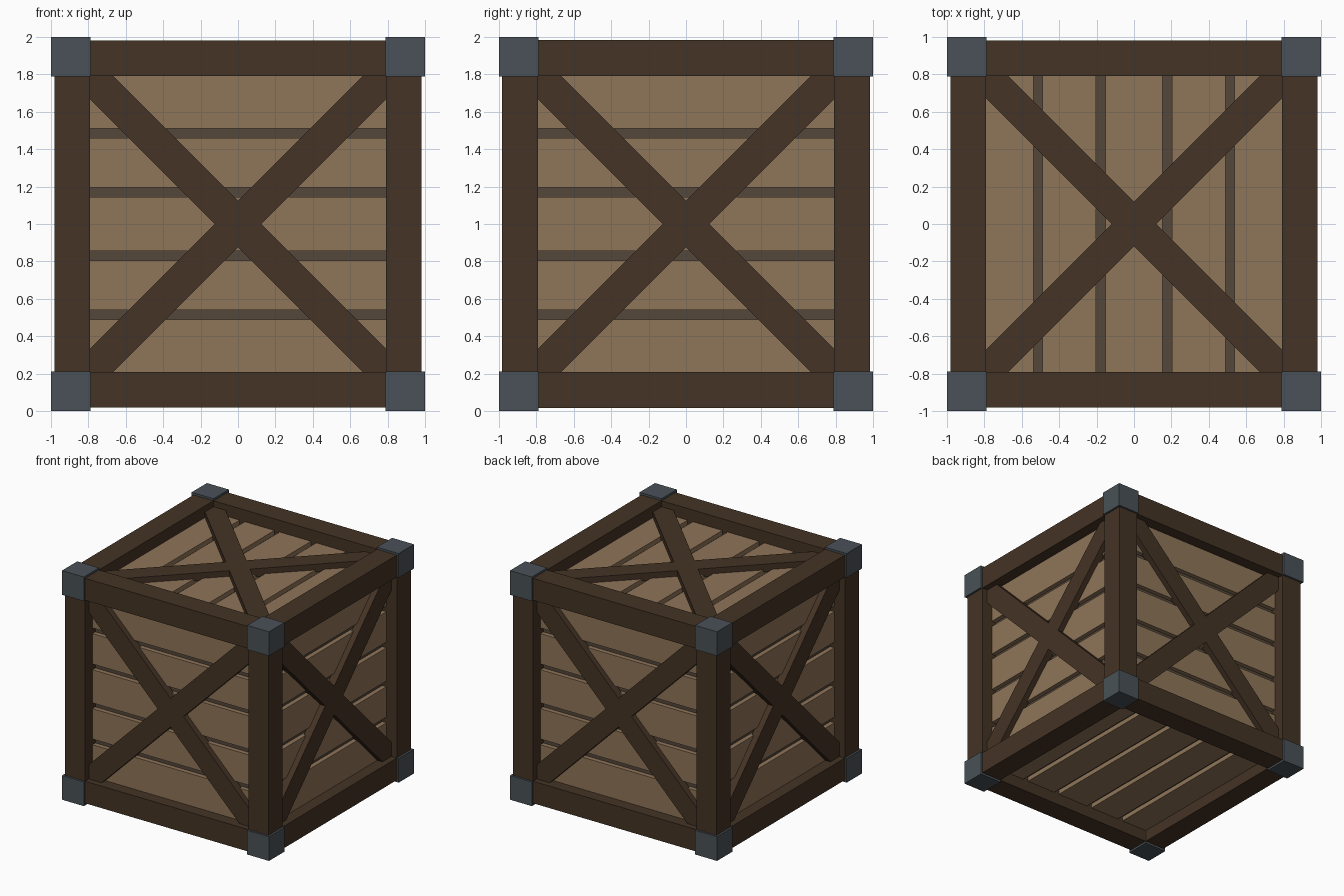
import bpy, bmesh
from math import radians
from mathutils import Matrix, Vector

if "Cube" in bpy.data.objects:
    bpy.data.objects.remove(bpy.data.objects["Cube"])

IN, OUT = 0.79, 0.982        # frame inner and outer faces
PLANK, BRACE, CORE = 0.88, 0.93, 0.84


def material(name, rgb):
    m = bpy.data.materials.new(name)
    m.diffuse_color = (*rgb, 1)
    m.use_nodes = True
    m.node_tree.nodes["Principled BSDF"].inputs["Base Color"].default_value = m.diffuse_color
    return m


TAN = material("plank_wood", (0.275, 0.178, 0.098))
DARK = material("frame_wood", (0.058, 0.033, 0.018))
GAP = material("gap_shadow", (0.088, 0.063, 0.042))
STEEL = material("steel", (0.067, 0.083, 0.095))
CENTRE = Matrix.Translation((0, 0, 1))


def finish(name, bm, mat, matrix):
    me = bpy.data.meshes.new(name)
    bmesh.ops.recalc_face_normals(bm, faces=bm.faces)
    bm.to_mesh(me)
    bm.free()
    me.materials.append(mat)
    ob = bpy.data.objects.new(name, me)
    ob.matrix_world = CENTRE @ matrix
    bpy.context.collection.objects.link(ob)


def box(name, lo, hi, mat, matrix=Matrix()):
    lo, hi = Vector(lo), Vector(hi)
    bm = bmesh.new()
    bmesh.ops.create_cube(bm, size=1)
    bmesh.ops.scale(bm, vec=hi - lo, verts=bm.verts)
    bmesh.ops.translate(bm, vec=(lo + hi) / 2, verts=bm.verts)
    finish(name, bm, mat, matrix)


def planks(side, matrix, gaps):
    # five planks running along local y, facing local +z
    edges = [-0.82]
    for g in gaps:
        edges += [g - 0.025, g + 0.025]
    edges.append(0.82)
    for a, b in zip(edges[::2], edges[1::2]):
        box(side + "_plank", (a, -0.82, CORE - 0.02), (b, 0.82, PLANK), TAN, matrix)


def cross_brace(side, matrix, n):
    # one X-shaped outline, extruded outwards
    L = 0.8
    quarter = [(n, 0), (L, L - n), (L, L), (L - n, L)]
    bm = bmesh.new()
    verts = []
    for k in range(4):
        rot = Matrix.Rotation(radians(90 * k), 3, 'Z')
        verts += [bm.verts.new(rot @ Vector((x, y, PLANK - 0.02))) for x, y in quarter]
    face = bm.faces.new(verts)
    ext = bmesh.ops.extrude_face_region(bm, geom=[face])
    top = [v for v in ext["geom"] if isinstance(v, bmesh.types.BMVert)]
    bmesh.ops.translate(bm, vec=(0, 0, BRACE - PLANK + 0.02), verts=top)
    finish(side + "_cross_brace", bm, DARK, matrix)


# dark core seen between the planks
box("inner_core", (-CORE,) * 3, (CORE,) * 3, GAP)

# four sides
for k, side in enumerate(("right", "back", "left", "front")):
    m = Matrix.Rotation(radians(90 * k), 4, 'Z') @ Matrix.Rotation(radians(90), 4, 'Y')
    planks(side, m, (-0.485, -0.17, 0.17, 0.485))
    cross_brace(side, m, 0.125)

# lid with brace, base without
planks("top", Matrix(), (-0.513, -0.177, 0.177, 0.513))
cross_brace("top", Matrix(), 0.118)
planks("bottom", Matrix.Rotation(radians(180), 4, 'Y'), (-0.513, -0.177, 0.177, 0.513))

# twelve frame beams, four along each axis
for axis, name in enumerate(("side_rail", "depth_rail", "post")):
    turn = Matrix([[1 if (c + axis) % 3 == r else 0 for c in range(3)] for r in range(3)]).to_4x4()
    for k in range(4):
        m = turn @ Matrix.Rotation(radians(90 * k), 4, 'X')
        box(name, (-0.8, IN, IN), (0.8, OUT, OUT), DARK, m)

# steel corner blocks
for sx in (-1, 1):
    for sy in (-1, 1):
        for sz in (-1, 1):
            c = Vector((sx, sy, sz)) * 0.8945
            h = Vector((0.1055,) * 3)
            box("corner_block", c - h, c + h, STEEL)
